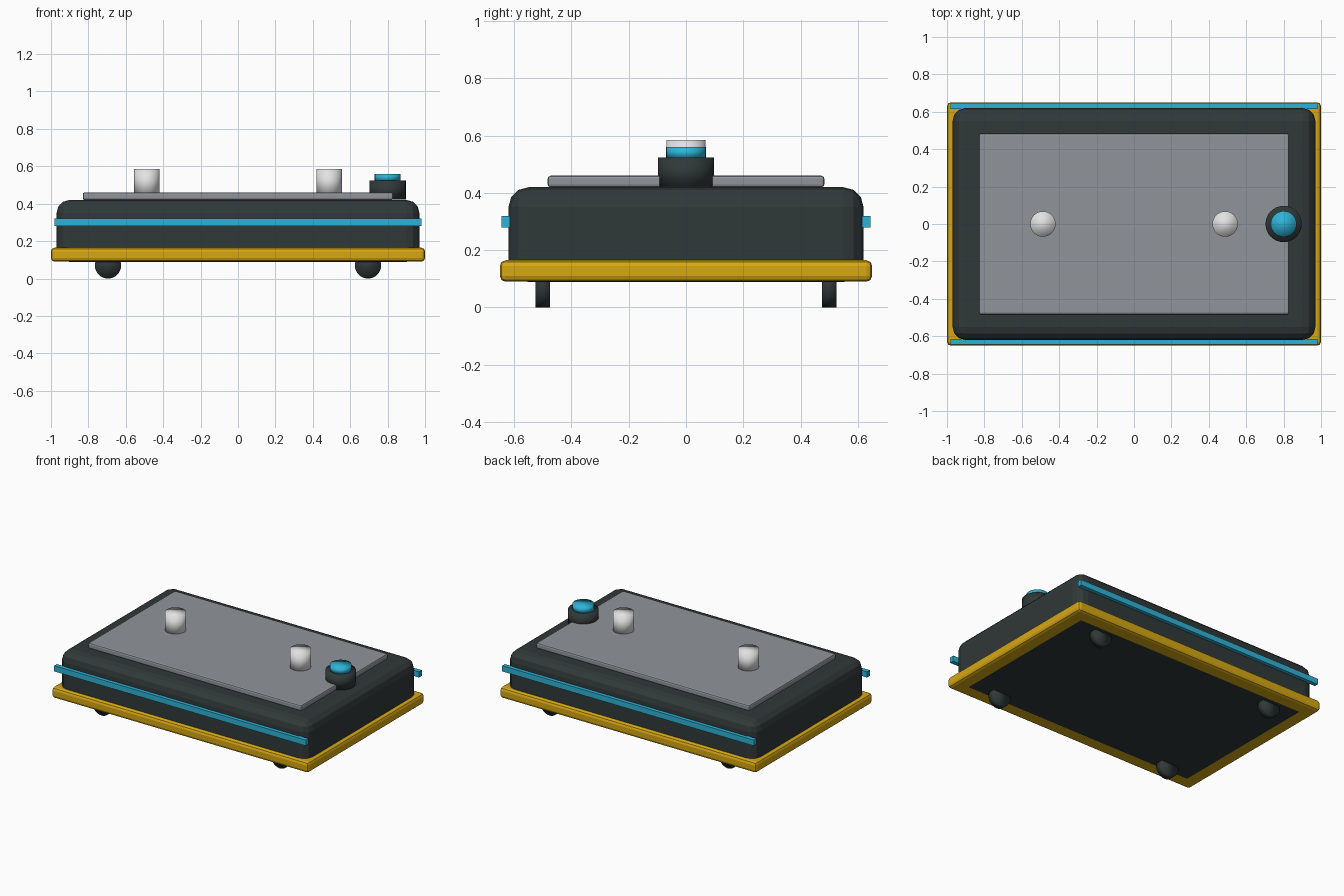
import bpy
import math

if "Cube" in bpy.data.objects:
    bpy.data.objects.remove(bpy.data.objects["Cube"])


def material(name, rgb):
    m = bpy.data.materials.new(name)
    m.diffuse_color = (*rgb, 1)
    m.use_nodes = True
    m.node_tree.nodes["Principled BSDF"].inputs["Base Color"].default_value = m.diffuse_color
    return m


DARK = material("charcoal", (0.03, 0.04, 0.04))
YELLOW = material("safety yellow", (0.68, 0.39, 0.006))
BLUE = material("light blue", (0.027, 0.45, 0.68))
GREY = material("plate grey", (0.28, 0.30, 0.33))
WHITE = material("off white", (0.76, 0.76, 0.76))


def box(name, mat, lo, hi, bevel=0.0, segments=2):
    """Box between two corners, with optional rounded edges."""
    bpy.ops.mesh.primitive_cube_add(
        size=1, location=[(a + b) / 2 for a, b in zip(lo, hi)])
    ob = bpy.context.object
    ob.name = name
    ob.scale = [b - a for a, b in zip(lo, hi)]
    bpy.ops.object.transform_apply(location=False, rotation=False, scale=True)
    ob.data.materials.append(mat)
    if bevel:
        mod = ob.modifiers.new("rounded edges", 'BEVEL')
        mod.width = bevel
        mod.segments = segments
    return ob


def cylinder(name, mat, radius, depth, loc, rot=(0, 0, 0)):
    bpy.ops.mesh.primitive_cylinder_add(
        vertices=32, radius=radius, depth=depth, location=loc, rotation=rot)
    ob = bpy.context.object
    ob.name = name
    ob.data.materials.append(mat)
    bpy.ops.object.shade_smooth()
    return ob


# Main body and the bumper round its foot
box("body", DARK, (-0.97, -0.62, 0.089), (0.97, 0.62, 0.42), 0.07, 3)
box("bumper", YELLOW, (-1, -0.65, 0.09), (1, 0.65, 0.165), 0.02, 2)

# Load plate with two locating pins
box("load_plate", GREY, (-0.83, -0.483, 0.42), (0.83, 0.483, 0.46), 0.01, 2)
for side, x in (("left", -0.487), ("right", 0.487)):
    cylinder(side + "_pin", WHITE, 0.068, 0.145, (x, 0, 0.5125))

# Light strips along the front and back
for side, s in (("front", -1), ("back", 1)):
    y = sorted((s * 0.615, s * 0.645))
    box(side + "_light_strip", BLUE, (-0.98, y[0], 0.28), (0.98, y[1], 0.32))

# Round turret with a blue lens
cylinder("turret", DARK, 0.097, 0.10, (0.80, 0, 0.473))
cylinder("turret_lens", BLUE, 0.069, 0.04, (0.80, 0, 0.54))

# Four wheels
for end, x in (("left", -0.695), ("right", 0.695)):
    for side, y in (("front", -0.5), ("back", 0.5)):
        cylinder(f"{side}_{end}_wheel", DARK, 0.07, 0.052, (x, y, 0.07),
                 (math.pi / 2, 0, 0))
